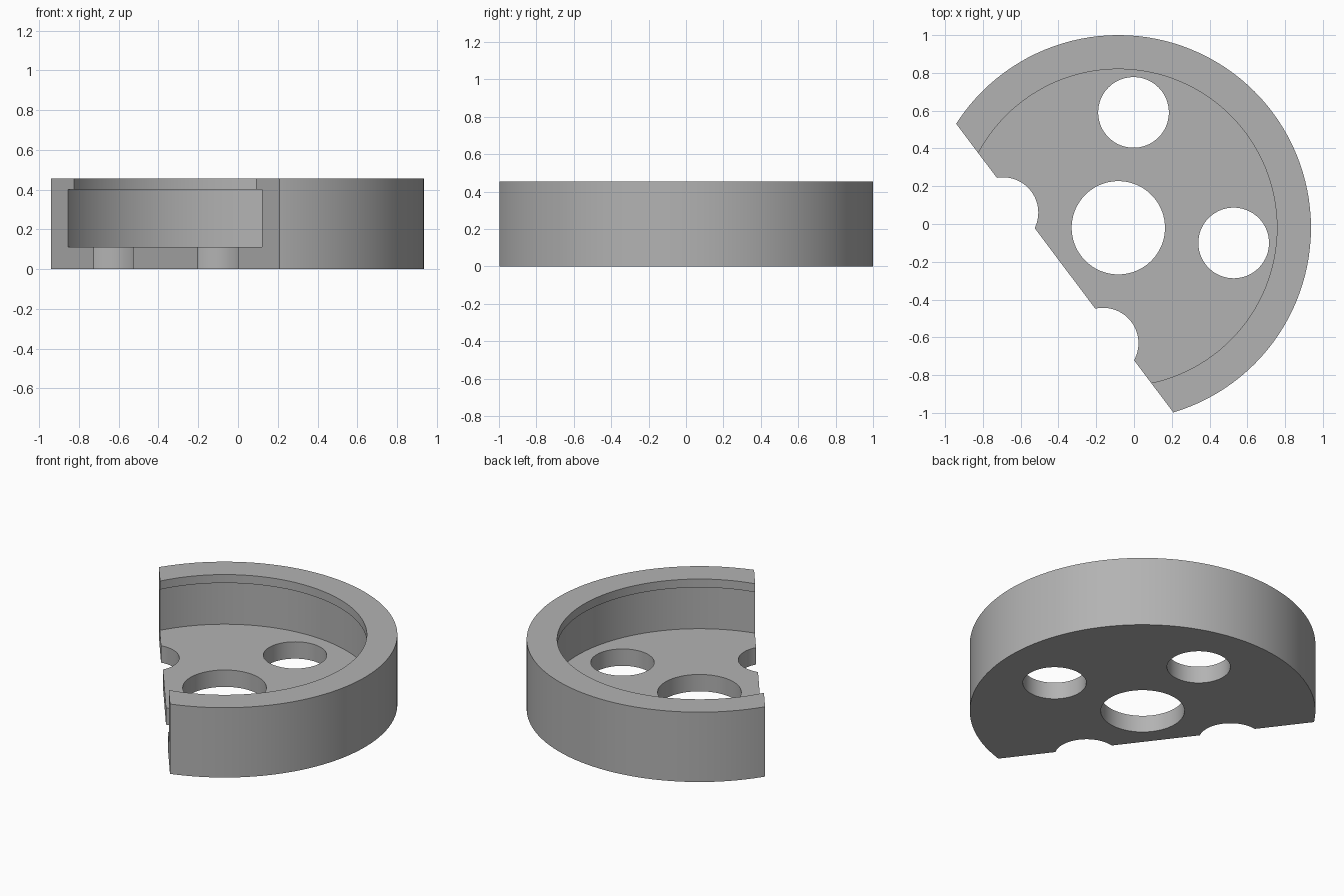
import bpy, math
from mathutils import Vector

if "Cube" in bpy.data.objects:
    bpy.data.objects.remove(bpy.data.objects["Cube"])

CX, CY = -0.083, -0.02          # axis of the round housing
HEIGHT, FLOOR, LIP = 0.455, 0.11, 0.40

grey = bpy.data.materials.new("plain grey")
grey.diffuse_color = (0.45, 0.45, 0.45, 1)
grey.use_nodes = True
grey.node_tree.nodes["Principled BSDF"].inputs["Base Color"].default_value = grey.diffuse_color


def cylinder(name, x, y, r, z0, z1, sides=128):
    bpy.ops.mesh.primitive_cylinder_add(vertices=sides, radius=r, depth=z1 - z0,
                                        location=(x, y, (z0 + z1) / 2))
    ob = bpy.context.object
    ob.name = name
    ob.data.materials.append(grey)
    return ob


def cut(body, cutter):
    mod = body.modifiers.new(cutter.name, 'BOOLEAN')
    mod.operation, mod.solver, mod.object = 'DIFFERENCE', 'EXACT', cutter
    bpy.context.view_layer.objects.active = body
    bpy.ops.object.modifier_apply(modifier=mod.name)
    bpy.data.objects.remove(cutter, do_unlink=True)


# Round housing
housing = cylinder("housing", CX, CY, 1.02, 0, HEIGHT)

# Wide recess above the floor, narrower opening through the lip
cut(housing, cylinder("recess", CX, CY, 0.886, FLOOR, LIP))
cut(housing, cylinder("lip_opening", CX, CY, 0.84, LIP - 0.1, HEIGHT + 0.1))

# Centre hole and four holes around it
cut(housing, cylinder("centre_hole", CX, CY, 0.247, -0.1, FLOOR + 0.1, 96))
for i in range(4):
    a = math.radians(82.5 + 90 * i)
    cut(housing, cylinder("outer_hole", CX + 0.616 * math.cos(a),
                          CY + 0.616 * math.sin(a), 0.187, -0.1, FLOOR + 0.1, 96))

# Flat slice through the front left side
normal = Vector((-0.799, -0.601, 0)).normalized()
centre = Vector((CX, CY, HEIGHT / 2)) + normal * (0.355 + 1.5)
bpy.ops.mesh.primitive_cube_add(size=3, location=centre,
                                rotation=(0, 0, math.atan2(normal.y, normal.x)))
slicer = bpy.context.object
slicer.name = "slicer"
slicer.data.materials.append(grey)
cut(housing, slicer)

# Smooth round walls, sharp edges
bpy.ops.object.select_all(action='DESELECT')
housing.select_set(True)
bpy.context.view_layer.objects.active = housing
bpy.ops.object.shade_smooth_by_angle(angle=math.radians(30))
